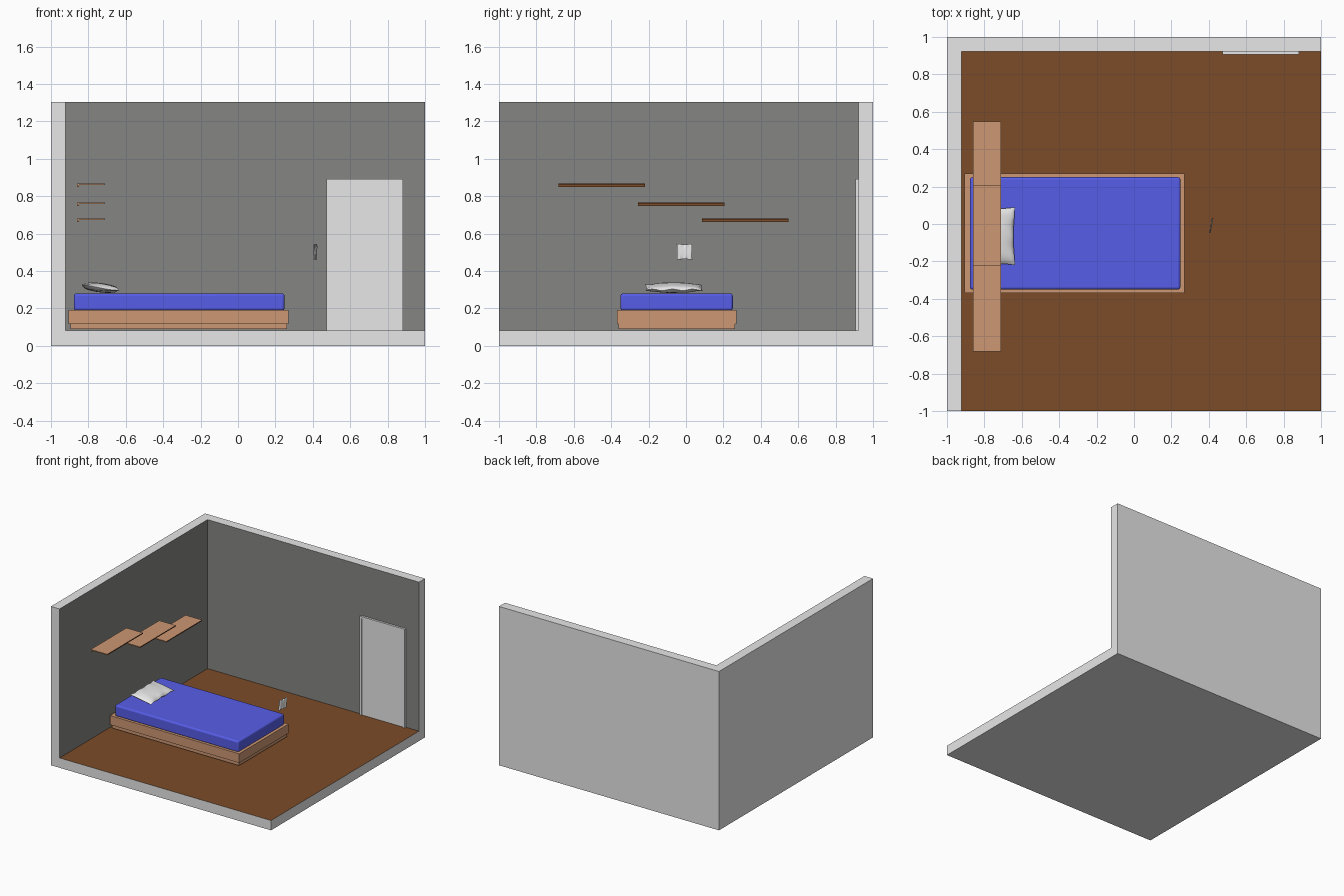
import bpy, bmesh, math
from mathutils import Matrix

default = bpy.data.objects.get("Cube")
if default:
    bpy.data.objects.remove(default, do_unlink=True)


def material(name, r, g, b):
    m = bpy.data.materials.new(name)
    m.use_nodes = True
    m.diffuse_color = (r, g, b, 1)
    m.node_tree.nodes["Principled BSDF"].inputs["Base Color"].default_value = (r, g, b, 1)
    return m


PLASTER = material("pale_plaster", 0.8, 0.8, 0.8)
INNER = material("dark_grey_paint", 0.235, 0.235, 0.23)
FLOOR = material("dark_wood", 0.2, 0.072, 0.022)
WOOD = material("light_wood", 0.61, 0.31, 0.17)
BLUE = material("blue_fabric", 0.095, 0.11, 0.8)


def finish(name, bm, *mats):
    mesh = bpy.data.meshes.new(name)
    bm.to_mesh(mesh)
    bm.free()
    for m in mats:
        mesh.materials.append(m)
    ob = bpy.data.objects.new(name, mesh)
    bpy.context.collection.objects.link(ob)
    return ob


def box(name, xs, ys, zs, *mats, rule=None):
    """Box from its extents; faces whose normal meets the rule take the second material."""
    bm = bmesh.new()
    bmesh.ops.create_cube(bm, size=1)
    for v in bm.verts:
        v.co = [lo + (c + 0.5) * (hi - lo) for c, (lo, hi) in zip(v.co, (xs, ys, zs))]
    bm.normal_update()
    if rule:
        for f in bm.faces:
            f.material_index = int(rule(f.normal))
    return finish(name, bm, *mats)


def smooth(ob):
    bpy.ops.object.select_all(action='DESELECT')
    ob.select_set(True)
    bpy.context.view_layer.objects.active = ob
    bpy.ops.object.shade_smooth_by_angle(angle=math.radians(50))


def cushion(name, length, width, puff, wave, place):
    """Two puffed sheets joined along a pinched, slightly wavy seam."""
    bm = bmesh.new()
    for side in (1, -1):
        grid = bmesh.ops.create_grid(bm, x_segments=20, y_segments=24, size=1)
        for v in grid["verts"]:
            u, w = v.co.x, v.co.y
            dome = max(0, (1 - u * u) * (1 - w * w)) ** 0.45
            ripple = wave * math.sin(9 * w + 2 * u) * max(abs(u), abs(w)) ** 3
            v.co = (u * width / 2 * (1 - 0.08 * (1 - w * w)),
                    w * length / 2 * (1 - 0.05 * (1 - u * u)),
                    side * puff * dome + ripple)
        if side < 0:
            bmesh.ops.reverse_faces(bm, faces=list({f for v in grid["verts"] for f in v.link_faces}))
    bmesh.ops.remove_doubles(bm, verts=bm.verts, dist=0.0001)
    bm.transform(place)
    smooth(finish(name, bm, PLASTER))


# Room shell
box("floor_slab", (-1, 1), (-1, 1), (0, 0.079), PLASTER)
box("floor_boards", (-0.922, 1), (-1, 0.922), (0.078, 0.081),
    PLASTER, FLOOR, rule=lambda n: n.z > 0.5)
box("right_wall", (-1, -0.922), (-1, 1), (0.079, 1.305),
    PLASTER, INNER, rule=lambda n: n.x > 0.5)
box("back_wall", (-0.922, 1), (0.922, 1), (0.079, 1.305),
    PLASTER, INNER, rule=lambda n: n.y < -0.5)

# Door panel with a raised surround
box("door_panel", (0.488, 0.866), (0.912, 0.923), (0.081, 0.876), PLASTER)
for name, xs, zs in (("door_jamb_right", (0.472, 0.488), (0.081, 0.892)),
                     ("door_jamb_left", (0.866, 0.882), (0.081, 0.892)),
                     ("door_lintel", (0.488, 0.866), (0.876, 0.892))):
    box(name, xs, (0.905, 0.923), zs, PLASTER)

# Bed
box("bed_plinth", (-0.895, 0.262), (-0.36, 0.262), (0.09, 0.119), WOOD)
box("bed_frame", (-0.905, 0.27), (-0.37, 0.27), (0.118, 0.193), WOOD)
mattress = box("mattress", (-0.877, 0.248), (-0.35, 0.25), (0.188, 0.28), BLUE)
bevel = mattress.modifiers.new("rounded_edges", 'BEVEL')
bevel.width = 0.013
bevel.segments = 4
smooth(mattress)

# Pillow and the small upright cushion beyond the foot of the bed
cushion("pillow", 0.31, 0.2, 0.025, 0.004,
        Matrix.Translation((-0.735, -0.065, 0.311)) @ Matrix.Rotation(math.radians(7), 4, 'Y'))
cushion("small_cushion", 0.084, 0.086, 0.003, 0.004,
        Matrix.Translation((0.413, -0.008, 0.503)) @ Matrix.Rotation(math.radians(-10), 4, 'Z')
        @ Matrix.Rotation(math.radians(90), 4, 'Y'))

# Stepped shelves, each a thin board with a dark lip along the back
for i, (y, z) in enumerate(((-0.683, 0.868), (-0.257, 0.766), (0.085, 0.68)), 1):
    ys = (y, y + 0.463)
    box(f"shelf_board_{i}", (-0.86, -0.71), ys, (z - 0.008, z),
        WOOD, FLOOR, rule=lambda n: n.x > 0.5)
    box(f"shelf_lip_{i}", (-0.86, -0.85), ys, (z - 0.018, z - 0.008),
        WOOD, FLOOR, rule=lambda n: n.x > 0.5)
